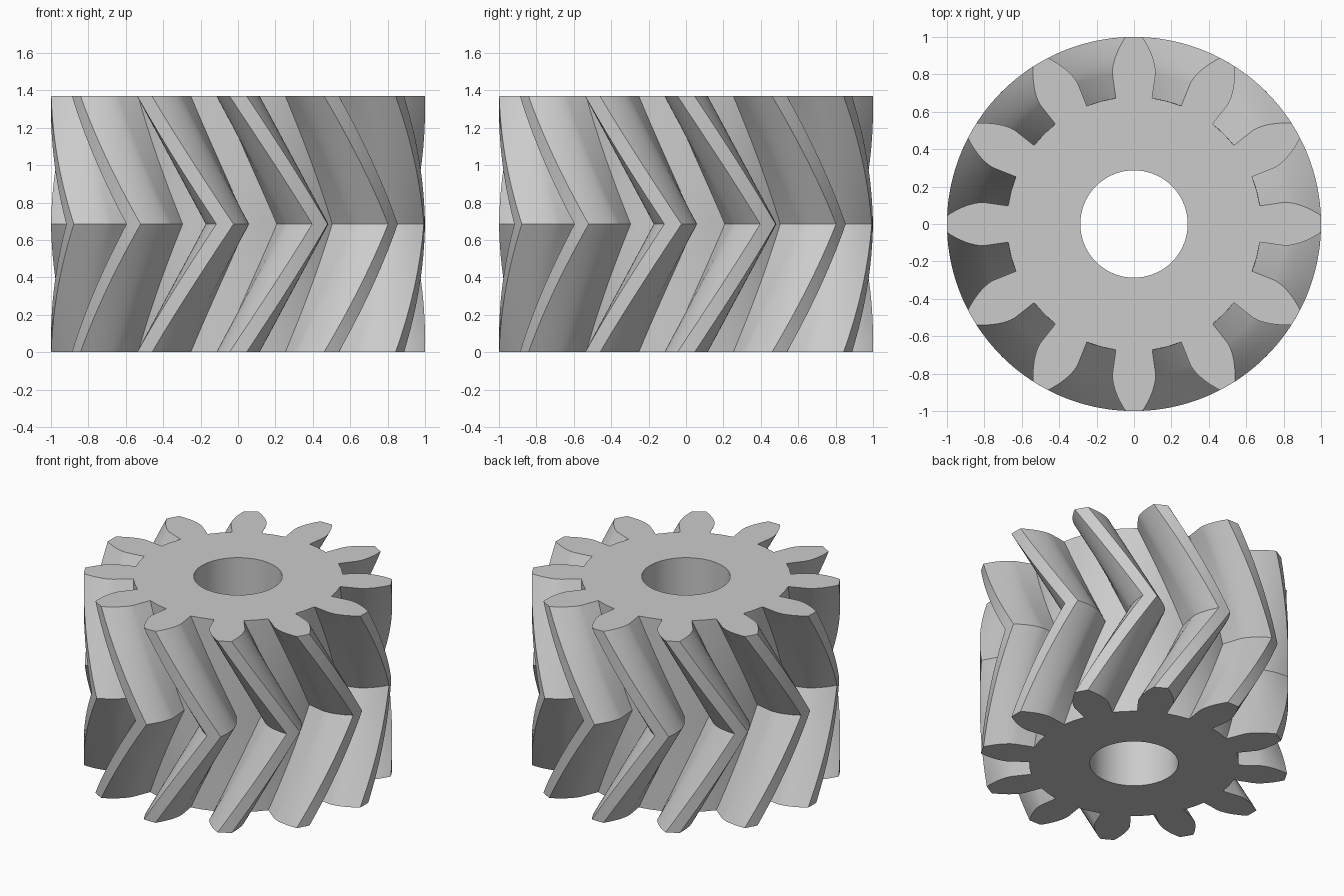
import bpy, bmesh
from math import acos, cos, sin, tan, radians, pi

if "Cube" in bpy.data.objects:
    bpy.data.objects.remove(bpy.data.objects["Cube"], do_unlink=True)

TEETH = 12
HEIGHT = 1.37
ROOT_R, BASE_R, TIP_R, BORE_R = 0.68, 0.81, 1.0, 0.287
HALF_TOOTH = radians(8.2)      # half tooth angle at the base circle
TWIST = radians(26)            # helix turn from each end to the middle
STEPS = 12                     # slices per helical half
FLANK_STEPS = 8
BORE_STEPS = 6                 # bore segments per tooth
PITCH = 2 * pi / TEETH


def involute(r):
    a = acos(BASE_R / r)
    return tan(a) - a


# One tooth outline as (angle, radius), from gap centre to next gap centre
flank = [(-HALF_TOOTH, ROOT_R)]
for i in range(FLANK_STEPS + 1):
    r = BASE_R + (TIP_R - BASE_R) * i / FLANK_STEPS
    flank.append((involute(r) - HALF_TOOTH, r))
tooth = [(-PITCH / 2, ROOT_R)] + flank + [(0, TIP_R)]
tooth += [(-a, r) for a, r in reversed(flank)]
outline = [(a + k * PITCH, r) for k in range(TEETH) for a, r in tooth]
bore = [((j / BORE_STEPS - 0.5) * PITCH, BORE_R) for j in range(TEETH * BORE_STEPS)]

bm = bmesh.new()


def ring(points, z, turn=0):
    return [bm.verts.new((r * cos(a + turn), r * sin(a + turn), z)) for a, r in points]


def bridge(lower, upper):
    n = len(lower)
    for i in range(n):
        j = (i + 1) % n
        bm.faces.new((lower[i], lower[j], upper[j], upper[i]))


# Herringbone teeth: twist forward to the middle, then back
rings = []
for s in range(2 * STEPS + 1):
    t = s / (2 * STEPS)
    rings.append(ring(outline, HEIGHT * t, TWIST * (1 - abs(2 * t - 1))))
for lower, upper in zip(rings, rings[1:]):
    bridge(lower, upper)

# Straight shaft hole
holes = [ring(bore, 0), ring(bore, HEIGHT)]
bridge(holes[1], holes[0])

# End faces, one sector per tooth
n = len(tooth)
for outer, inner in ((rings[0], holes[0]), (rings[-1], holes[1])):
    for k in range(TEETH):
        rim = [outer[(k * n + i) % len(outer)] for i in range(n + 1)]
        hub = [inner[(k * BORE_STEPS + i) % len(inner)] for i in range(BORE_STEPS + 1)]
        bm.faces.new(rim + hub[::-1])
bmesh.ops.recalc_face_normals(bm, faces=bm.faces)

mesh = bpy.data.meshes.new("herringbone_gear")
bm.to_mesh(mesh)
bm.free()
gear = bpy.data.objects.new("herringbone_gear", mesh)
bpy.context.collection.objects.link(gear)

# Plain grey finish
grey = bpy.data.materials.new("light_grey")
grey.use_nodes = True
colour = (0.6, 0.6, 0.6, 1)
grey.diffuse_color = colour
grey.node_tree.nodes["Principled BSDF"].inputs["Base Color"].default_value = colour
mesh.materials.append(grey)

bpy.ops.object.select_all(action="DESELECT")
gear.select_set(True)
bpy.context.view_layer.objects.active = gear
bpy.ops.object.shade_smooth_by_angle(angle=radians(30))
